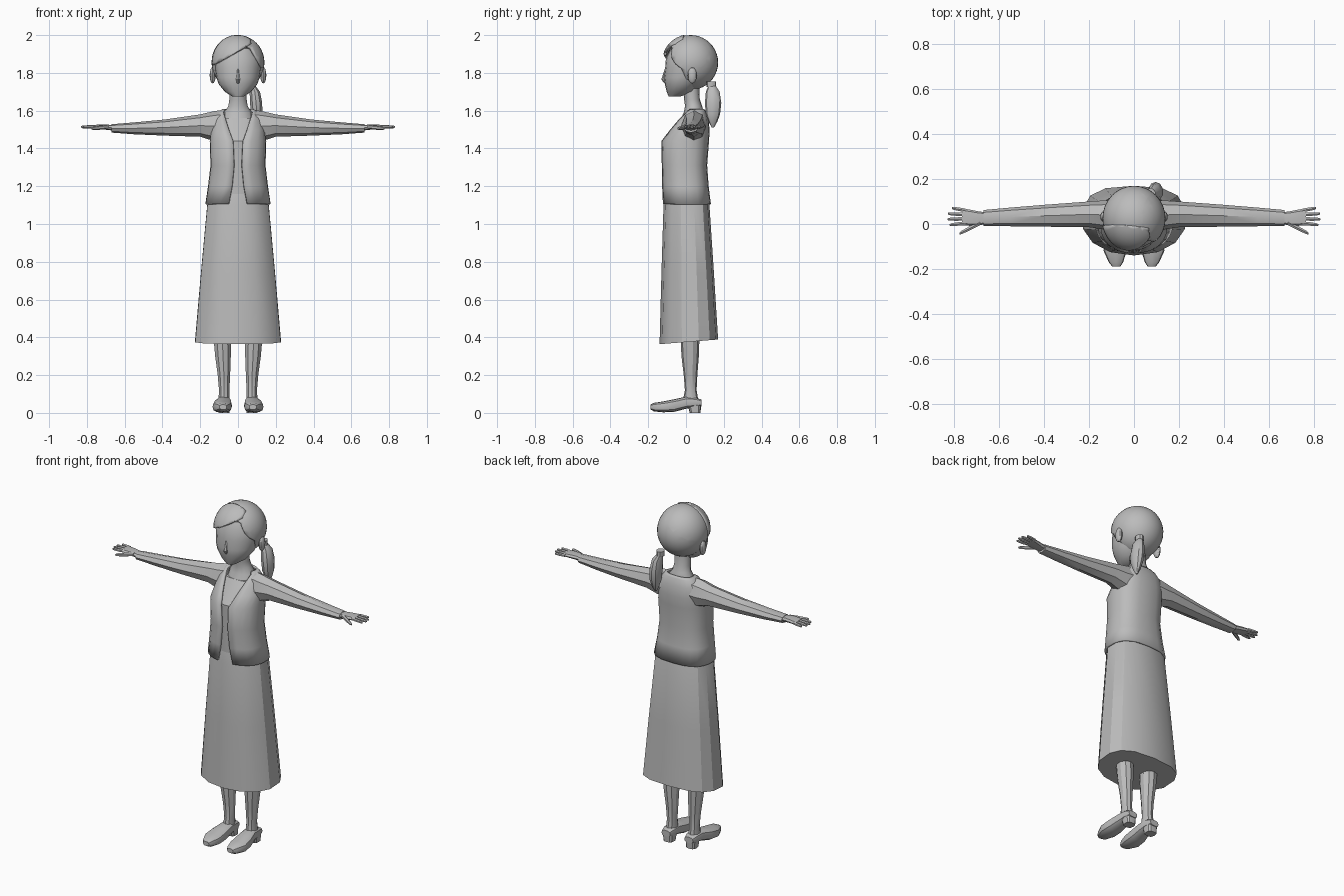
import bpy
import bmesh
from math import sin, cos, pi, asin, radians
from mathutils import Matrix, Vector

cube = bpy.data.objects.get("Cube")
if cube:
    bpy.data.objects.remove(cube, do_unlink=True)

grey = bpy.data.materials.new("plain_grey")
grey.use_nodes = True
grey.diffuse_color = (0.5, 0.5, 0.5, 1)
grey.node_tree.nodes["Principled BSDF"].inputs["Base Color"].default_value = (0.5, 0.5, 0.5, 1)


def finish(name, bm, mirror=False, thick=0, angle=32):
    bmesh.ops.recalc_face_normals(bm, faces=bm.faces)
    me = bpy.data.meshes.new(name)
    bm.to_mesh(me)
    bm.free()
    me.materials.append(grey)
    ob = bpy.data.objects.new(name, me)
    bpy.context.collection.objects.link(ob)
    bpy.ops.object.select_all(action='DESELECT')
    ob.select_set(True)
    bpy.context.view_layer.objects.active = ob
    bpy.ops.object.shade_smooth_by_angle(angle=radians(angle))
    if thick:
        mod = ob.modifiers.new("Thickness", 'SOLIDIFY')
        mod.thickness = thick
        mod.offset = -1
    if mirror:
        ob.modifiers.new("Mirror", 'MIRROR')
    return ob


def ring(axis, pos, a0, a1, b0, b1, n=12, p=2.0, p_back=None, gap=0):
    """Rounded cross-section across an axis; a gap leaves it open at the low-b side."""
    ca, ra, cb, rb = (a0 + a1) / 2, (a1 - a0) / 2, (b0 + b1) / 2, (b1 - b0) / 2
    start = asin(min(1, gap / ra) ** (p / 2)) if gap else 0
    pts = []
    for i in range(n):
        t = start + (2 * pi - 2 * start) * i / (n - 1 if gap else n)
        s, c = sin(t), -cos(t)
        e = 2 / (p_back if p_back and c > 0 else p)
        a = ca + ra * abs(s) ** e * (1 if s > 0 else -1)
        b = cb + rb * abs(c) ** e * (1 if c > 0 else -1)
        pts.append({'x': (pos, a, b), 'y': (a, pos, b), 'z': (a, b, pos)}[axis])
    return pts


def loft(name, rings, closed=True, **kw):
    bm = bmesh.new()
    rows = [[bm.verts.new(q) for q in r] for r in rings]
    n = len(rows[0])
    for r0, r1 in zip(rows, rows[1:]):
        for i in range(n if closed else n - 1):
            j = (i + 1) % n
            bm.faces.new((r0[i], r0[j], r1[j], r1[i]))
    if closed:
        bm.faces.new(rows[0])
        bm.faces.new(rows[-1])
    return finish(name, bm, **kw)


def ellipsoid(bm, centre, radii, u=32, v=20):
    m = Matrix.Translation(centre) @ Matrix.Diagonal((*radii, 1))
    bmesh.ops.create_uvsphere(bm, u_segments=u, v_segments=v, radius=1, matrix=m)


# Face and head under the hair
head = [(1.675, .03, -.092, -.03), (1.70, .07, -.102, .04), (1.74, .102, -.112, .07),
        (1.775, .114, -.117, .10), (1.83, .125, -.11, .14), (1.88, .127, -.106, .15),
        (1.93, .1, -.08, .12)]
loft("head", [ring('z', z, -w, w, f, b, 20, 2.1) for z, w, f, b in head])
loft("nose", [ring('z', 1.745, -.008, .008, -.115, -.10, 6),
              ring('z', 1.765, -.012, .012, -.131, -.10, 6),
              ring('z', 1.82, -.005, .005, -.113, -.10, 6)])

# Hair cap with the face cut out, and a side-swept fringe over it
HEAD = (0, .025, 1.855)
fringe_cut = (Vector((-.1, 0, 1.86)), Vector((.09, 0, -.16)))
right_cut = (Vector((.06, 0, 1.95)), Vector((-.13, 0, -.07)))
side_cut = (Vector((0, 0, 1.77)), Vector((0, -.13, -.06)))


def hair_shell(name, radii, cuts, keep):
    bm = bmesh.new()
    ellipsoid(bm, HEAD, radii)
    for co, no in cuts:
        bmesh.ops.bisect_plane(bm, geom=bm.verts[:] + bm.edges[:] + bm.faces[:],
                               plane_co=co, plane_no=no)
    drop = []
    for f in bm.faces:
        c = f.calc_center_median()
        inside = all((c - co).dot(no) > 0 for co, no in cuts)
        if inside != keep:
            drop.append(f)
    bmesh.ops.delete(bm, geom=drop, context='FACES')
    finish(name, bm, thick=.014)


hair_shell("hair", (.14, .145, .145), [fringe_cut, right_cut, side_cut], False)
hair_shell("fringe", (.144, .154, .15),
           [(fringe_cut[0], -fringe_cut[1]),
            (Vector((.07, 0, 1.96)), Vector((-1, 0, -.2))),
            (Vector((0, -.02, 1.9)), Vector((-.1, -1, .1)))], True)

bm = bmesh.new()
ellipsoid(bm, (.134, .033, 1.787), (.016, .024, .043), 12, 8)
finish("ears", bm, mirror=True)

# Ponytail tied at the left of the back
tail = [(1.735, .06, .09, .12, .155), (1.70, .06, .118, .105, .178), (1.64, .062, .13, .1, .187),
        (1.58, .068, .13, .105, .18), (1.54, .08, .12, .12, .165), (1.51, .094, .105, .137, .148)]
loft("ponytail", [ring('z', *r, n=10) for r in tail])
loft("hair_tie", [ring('z', z, .052, .096, .108, .16, 10) for z in (1.725, 1.755)])

# Neck
neck = [(1.55, .085, -.03, .10), (1.59, .075, -.012, .095), (1.625, .052, -.005, .085),
        (1.66, .047, -.01, .073), (1.72, .045, -.015, .07)]
loft("neck", [ring('z', z, -w, w, f, b, 14) for z, w, f, b in neck])

# Open jacket: height, half width, front, back, half opening
jacket = [(1.105, .174, -.126, .132, .05), (1.2, .159, -.128, .12, .032),
          (1.31, .146, -.129, .112, .021), (1.44, .15, -.131, .122, .027),
          (1.5, .142, -.088, .125, .048), (1.56, .13, -.042, .118, .068),
          (1.597, .1, -.015, .104, .08), (1.61, .08, 0, .096, .07)]
loft("jacket", [ring('z', z, -w, w, f, b, 21, 2.2, 2.6, gap=g) for z, w, f, b, g in jacket],
     closed=False, thick=.012)

# Blouse seen between the jacket fronts
INSET = .016
blouse = [(1.16,) + jacket[1][1:]] + jacket[2:6]
loft("blouse", [ring('z', z, INSET - w, w - INSET, f + INSET, b - INSET, 20, 2.2, 2.6)
                for z, w, f, b, g in blouse])

# Long flared skirt with a hem that dips at the front
skirt = [(1.175, .14, -.106, .1), (1.1, .166, -.119, .124), (.74, .2, -.13, .148),
         (.375, .232, -.14, .17)]
ob = loft("skirt", [ring('z', z, -w, w, f, b, 14, 2.1, 2.8) for z, w, f, b in skirt], angle=28)
for v in ob.data.vertices:
    if v.co.z < .38:
        v.co.z += v.co.y * .08

# Sleeves: distance out, front, back, bottom, top
sleeve = [(.07, -.02, .108, 1.44, 1.605), (.13, -.025, .105, 1.44, 1.597),
          (.2, -.014, .1, 1.462, 1.58), (.39, -.012, .086, 1.468, 1.553),
          (.55, -.01, .073, 1.475, 1.538), (.67, -.01, .062, 1.484, 1.528)]
loft("sleeves", [ring('x', *r, n=8) for r in sleeve], mirror=True)

# Hands
palm = [(.64, .003, .05, 1.492, 1.522), (.69, -.006, .056, 1.498, 1.526),
        (.73, -.008, .064, 1.502, 1.527), (.765, -.006, .07, 1.506, 1.524)]
loft("palms", [ring('x', *r, n=8, p=2.6) for r in palm], mirror=True)


def finger(name, x0, y0, x1, y1, z1, r):
    rows = []
    for t, s in ((0, 1), (.5, 1), (.9, .8), (1, .45)):
        y, z, h = y0 + (y1 - y0) * t, 1.515 + (z1 - 1.515) * t, r * s
        rows.append(ring('x', x0 + (x1 - x0) * t, y - h, y + h, z - h, z + h, 6))
    loft(name, rows, mirror=True)


for i, (label, tip) in enumerate((("index", .82), ("middle", .83), ("ring", .828), ("little", .81))):
    finger(label + "_fingers", .75, .004 + .019 * i, tip, -.004 + .025 * i, 1.514, .009)
finger("thumbs", .685, .004, .775, -.042, 1.505, .011)

# Legs
leg = [(.42, .034, .134, -.03, .072), (.3, .036, .123, -.024, .068), (.2, .04, .109, -.012, .06),
       (.12, .044, .102, -.006, .056), (.05, .042, .106, -.02, .068)]
loft("legs", [ring('z', *r, n=10) for r in leg], mirror=True)

# Shoes with low heels
shoe = [(-.188, .06, .098, .018, .044), (-.17, .048, .112, .008, .053), (-.12, .033, .135, .003, .061),
        (-.06, .032, .13, .006, .073), (0, .036, .115, .022, .086), (.05, .037, .112, .03, .082),
        (.082, .047, .103, .035, .07)]
loft("shoes", [ring('y', y, a, b, c, d, 12, 2.8) for y, a, b, c, d in shoe], mirror=True)
loft("heels", [ring('z', 0, .045, .104, .02, .077, 12, 3),
               ring('z', .045, .041, .108, .008, .08, 12, 3)], mirror=True)
